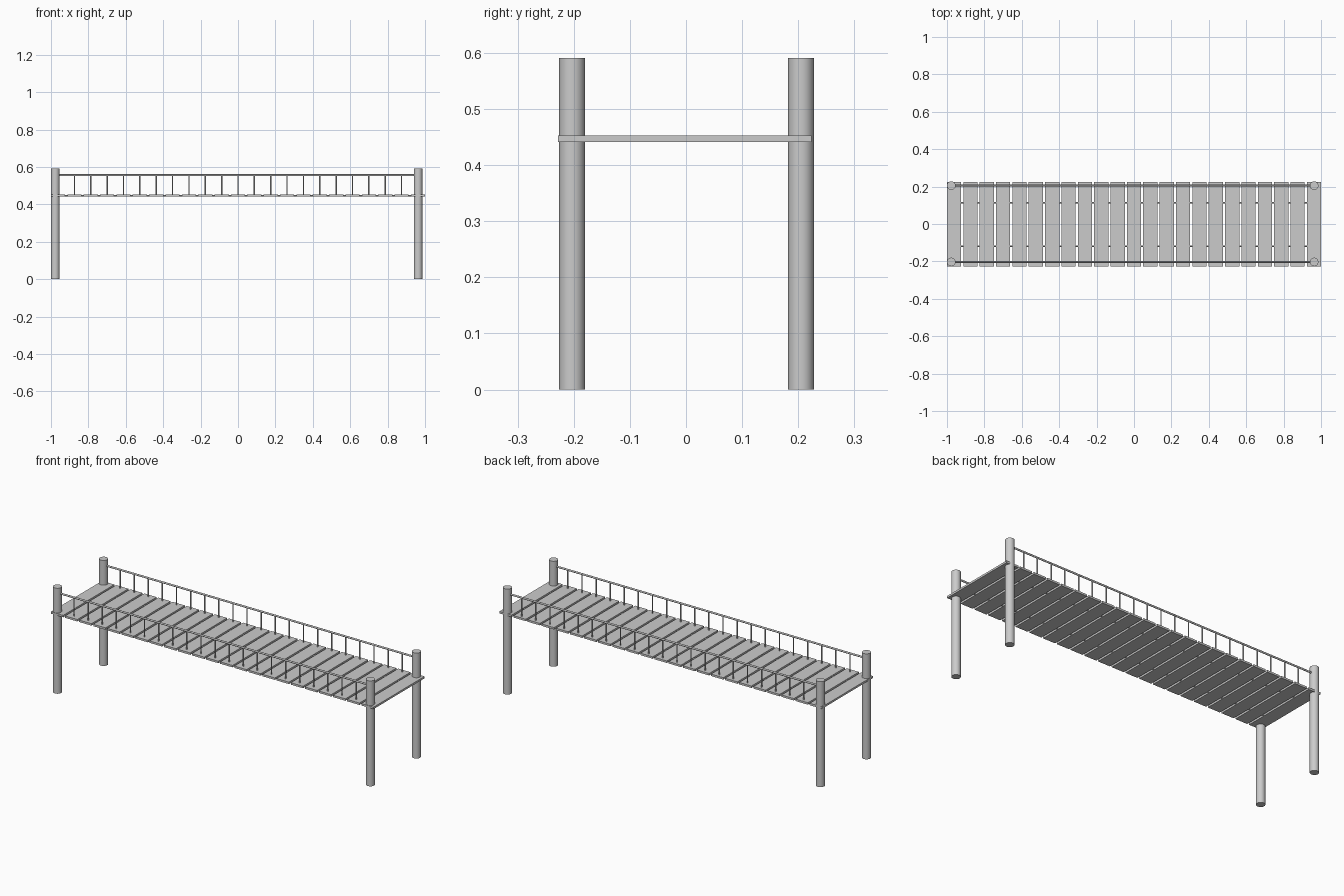
import bpy
import math

cube = bpy.data.objects.get("Cube")
if cube:
    bpy.data.objects.remove(cube, do_unlink=True)

grey = bpy.data.materials.new("light_grey")
grey.use_nodes = True
GREY = (0.6, 0.6, 0.6, 1)
grey.diffuse_color = GREY
grey.node_tree.nodes["Principled BSDF"].inputs["Base Color"].default_value = GREY


def box(name, centre, size):
    bpy.ops.mesh.primitive_cube_add(size=1, location=centre)
    ob = bpy.context.object
    ob.name = name
    ob.scale = size
    bpy.ops.object.transform_apply(location=False, rotation=False, scale=True)
    ob.data.materials.append(grey)


def rod(name, start, length, radius, sides, along_x=False):
    """Round bar from a start point, upright or running along x."""
    x, y, z = start
    centre = (x + length / 2, y, z) if along_x else (x, y, z + length / 2)
    turn = (0, math.pi / 2, 0) if along_x else (0, 0, 0)
    bpy.ops.mesh.primitive_cylinder_add(vertices=sides, radius=radius, depth=length,
                                        location=centre, rotation=turn)
    ob = bpy.context.object
    ob.name = name
    ob.data.materials.append(grey)
    bpy.ops.object.shade_smooth_by_angle(angle=math.radians(50))


PLANKS = 23
PLANK_W = 0.076
PITCH = (2 - PLANK_W) / (PLANKS - 1)
DECK_Z = 0.447
DECK_T = 0.011
RAIL_Z = 0.556
POST_X = (-0.977, 0.963)
SPAN = POST_X[1] - POST_X[0]
plank_x = [-1 + PLANK_W / 2 + i * PITCH for i in range(PLANKS)]

# Deck of separate planks
for i, x in enumerate(plank_x):
    box(f"plank_{i + 1}", (x, -0.002, DECK_Z), (PLANK_W, 0.452, DECK_T))

# Slim rods threaded through the planks
for side, y in (("front", -0.118), ("back", 0.114)):
    rod(f"{side}_deck_rod", (plank_x[0], y, DECK_Z), plank_x[-1] - plank_x[0], 0.004, 12, True)

# Posts, handrail and balusters on each long side
for side, y in (("front", -0.203), ("back", 0.205)):
    for end, x in zip(("right", "left"), POST_X):
        rod(f"{side}_{end}_post", (x, y, 0), 0.591, 0.023, 32)
    rod(f"{side}_handrail", (POST_X[0], y, RAIL_Z), SPAN, 0.005, 12, True)
    for i, x in enumerate(plank_x[1:-1]):
        rod(f"{side}_baluster_{i + 1}", (x, y, DECK_Z), RAIL_Z - DECK_Z, 0.0035, 12)
